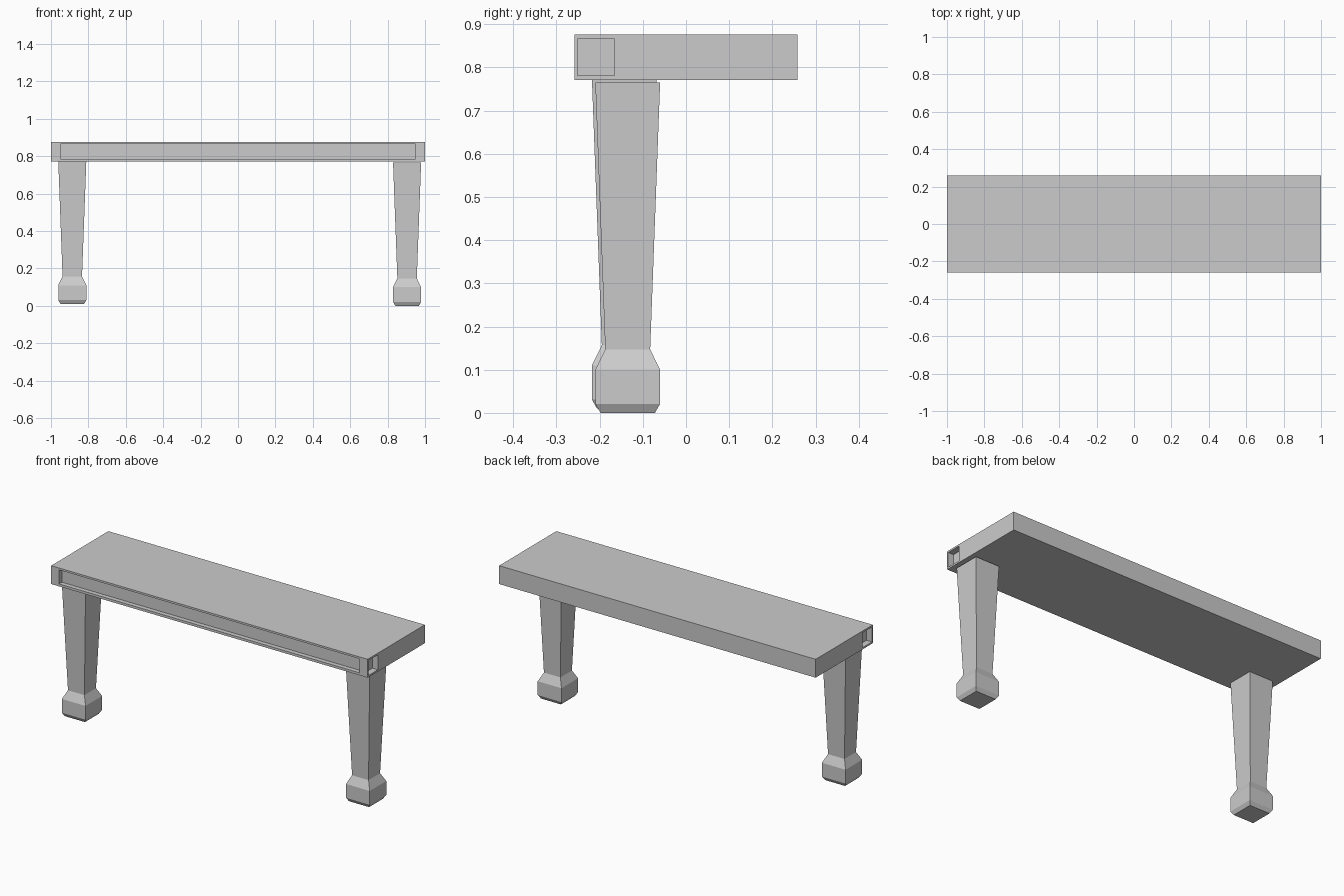
import bpy, bmesh

if "Cube" in bpy.data.objects:
    bpy.data.objects.remove(bpy.data.objects["Cube"])

grey = bpy.data.materials.new("plain grey")
grey.diffuse_color = (0.6, 0.6, 0.6, 1)
grey.use_nodes = True
grey.node_tree.nodes["Principled BSDF"].inputs["Base Color"].default_value = grey.diffuse_color


def new_object(name, bm):
    bmesh.ops.recalc_face_normals(bm, faces=bm.faces)
    mesh = bpy.data.meshes.new(name)
    bm.to_mesh(mesh)
    bm.free()
    mesh.materials.append(grey)
    obj = bpy.data.objects.new(name, mesh)
    bpy.context.collection.objects.link(obj)
    return obj


def box(name, lo, hi):
    bm = bmesh.new()
    bmesh.ops.create_cube(bm, size=1)
    for v in bm.verts:
        v.co = [(lo[i] + hi[i]) / 2 + v.co[i] * (hi[i] - lo[i]) for i in range(3)]
    return new_object(name, bm)


def cut(target, cutter):
    cutter.hide_render = True
    cutter.hide_viewport = True
    cutter.display_type = 'WIRE'
    mod = target.modifiers.new(cutter.name, 'BOOLEAN')
    mod.operation = 'DIFFERENCE'
    mod.solver = 'EXACT'
    mod.object = cutter


# Table slab with a long front recess and a square pocket at each end
top = box("table_top", (-1, -0.258, 0.771), (1, 0.258, 0.876))
cut(top, box("front_recess_cutter", (-0.95, -0.30, 0.785), (0.95, -0.232, 0.865)))
for side, name in ((-1, "left"), (1, "right")):
    xs = sorted((side * 0.965, side * 1.1))
    cut(top, box(name + "_pocket_cutter", (xs[0], -0.251, 0.781), (xs[1], -0.166, 0.866)))

# Tapered square legs with a block foot: (height, half width)
PROFILE = [(0, 0.063), (0.021, 0.075), (0.10, 0.075), (0.147, 0.052), (0.765, 0.075)]


def leg(name, x, y, z):
    bm = bmesh.new()
    rings = [[bm.verts.new((x + sx * w, y + sy * w, z + h))
              for sx, sy in ((-1, -1), (1, -1), (1, 1), (-1, 1))] for h, w in PROFILE]
    for a, b in zip(rings, rings[1:]):
        for i in range(4):
            j = (i + 1) % 4
            bm.faces.new((a[i], a[j], b[j], b[i]))
    bm.faces.new(rings[0])
    bm.faces.new(rings[-1])
    return new_object(name, bm)


leg("left_leg", -0.886, -0.143, 0.01)
leg("right_leg", 0.904, -0.135, 0.0)
